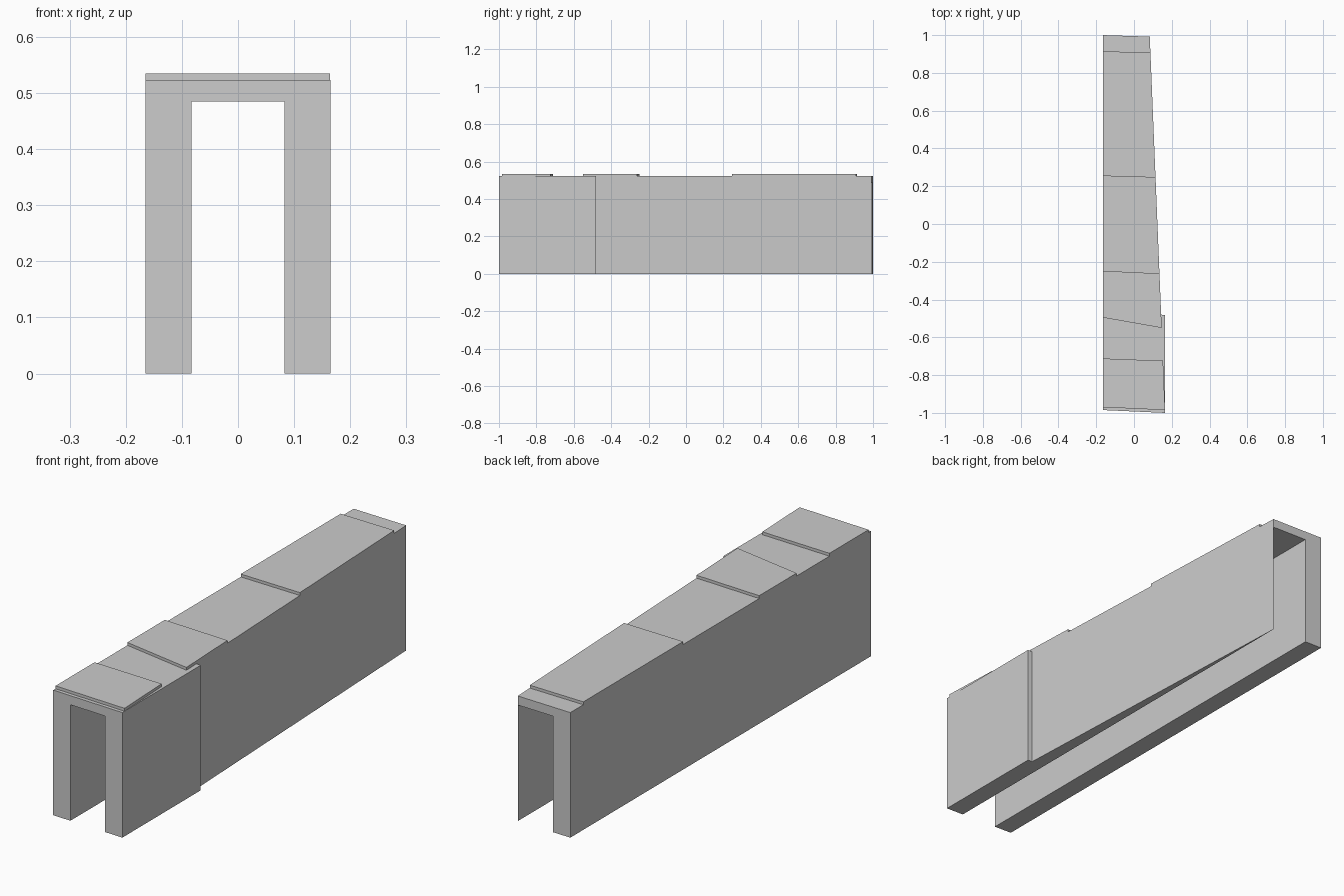
import bpy, bmesh

if "Cube" in bpy.data.objects:
    bpy.data.objects.remove(bpy.data.objects["Cube"])

L, INNER, R = -0.165, 0.083, 0.165      # outer left, half opening, outer right
CEIL, TOP, TILE = 0.485, 0.523, 0.535   # opening height, roof top, slab top


def taper(y):
    """Outer right edge of the narrowing roof."""
    return R + (0.0835 - R) * (y + 1.0) / 1.992


def loft(name, sections):
    """Skin matching closed loops and cap both ends."""
    bm = bmesh.new()
    rings = [[bm.verts.new(p) for p in s] for s in sections]
    n = len(rings[0])
    for a, b in zip(rings, rings[1:]):
        for i in range(n):
            j = (i + 1) % n
            bm.faces.new((a[i], a[j], b[j], b[i]))
    bm.faces.new(rings[0])
    bm.faces.new(rings[-1])
    bmesh.ops.recalc_face_normals(bm, faces=bm.faces[:])
    me = bpy.data.meshes.new(name)
    bm.to_mesh(me)
    bm.free()
    ob = bpy.data.objects.new(name, me)
    bpy.context.collection.objects.link(ob)
    return ob


def arch(y_left, y_right, right):
    """Doorway-shaped cross-section, optionally slanted in plan."""
    prof = [(L, 0), (L, TOP), (right, TOP), (right, 0),
            (INNER, 0), (INNER, CEIL), (-INNER, CEIL), (-INNER, 0)]
    slope = (y_right - y_left) / (right - L)
    return [(x, y_left + slope * (x - L), z) for x, z in prof]


# passage walls and roof: straight front part, step, then tapering right wall
loft("passage_walls_and_roof", [
    arch(-0.985, -1.0, R),
    arch(-0.482, -0.482, R),
    arch(-0.480, -0.480, taper(-0.48)),
    arch(1.0, 0.992, 0.0835),
])

# thin raised roof slabs: front-left, front-right, back-left, back-right y
slabs = [
    (-0.970, -0.985, -0.712, -0.724),
    (-0.495, -0.550, -0.248, -0.262),
    (0.254, 0.246, 0.914, 0.908),
]
for i, (fl, fr, bl, br) in enumerate(slabs):
    plan = [(L, fl), (taper(fr), fr), (taper(br), br), (L, bl)]
    loft(f"roof_slab_{i + 1}", [[(x, y, z) for x, y in plan]
                                for z in (TOP - 0.003, TILE)])
